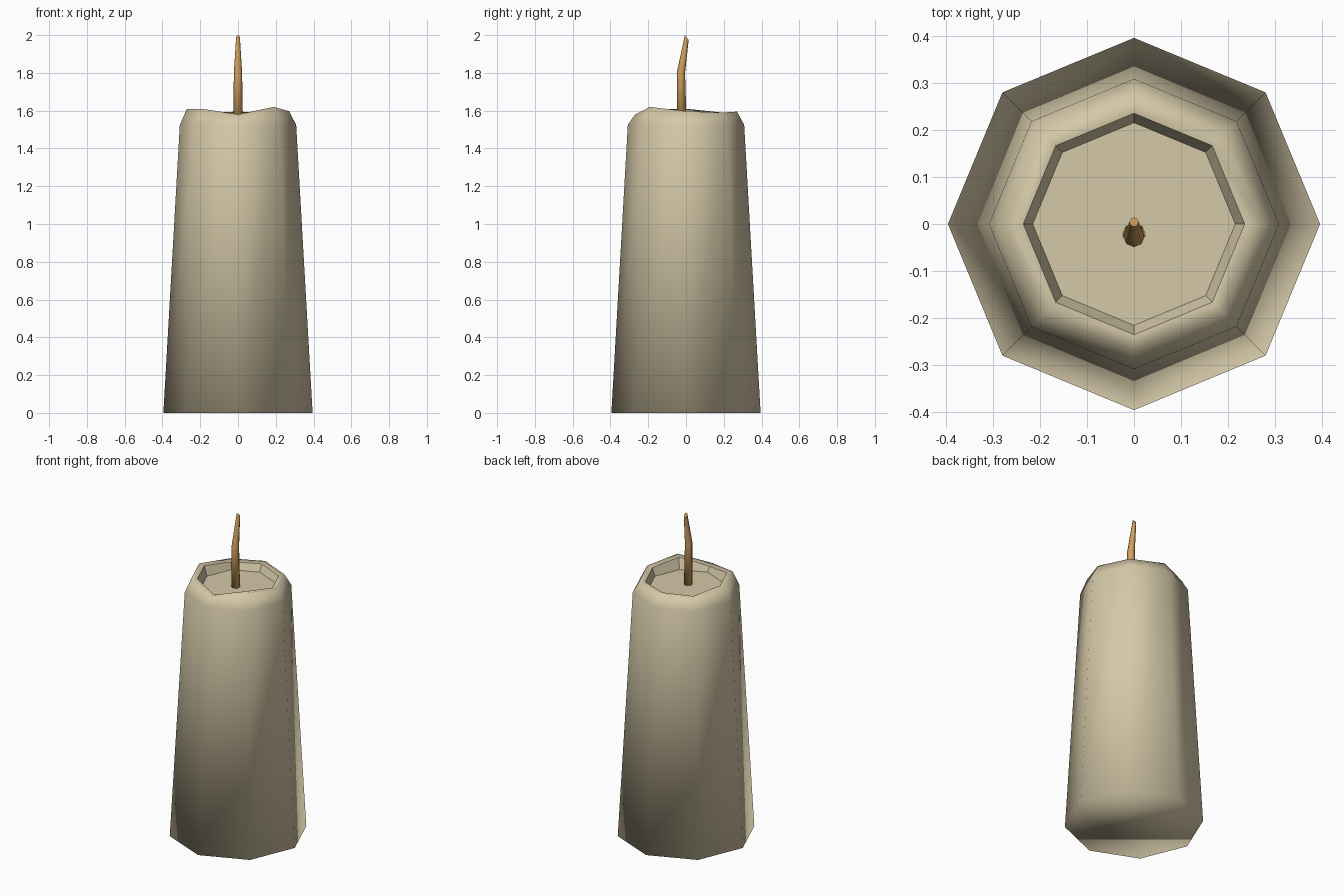
import bpy, bmesh, math
from mathutils import Vector

if "Cube" in bpy.data.objects:
    bpy.data.objects.remove(bpy.data.objects["Cube"])


def material(name, rgb):
    m = bpy.data.materials.new(name)
    m.diffuse_color = (*rgb, 1)
    m.use_nodes = True
    m.node_tree.nodes["Principled BSDF"].inputs["Base Color"].default_value = m.diffuse_color
    return m


def loft(name, rings, mat, flat_from=None):
    """Skin a stack of equal-sized point rings and cap both ends."""
    bm = bmesh.new()
    loops = [[bm.verts.new(p) for p in ring] for ring in rings]
    n = len(loops[0])
    for k, (a, b) in enumerate(zip(loops, loops[1:])):
        for i in range(n):
            j = (i + 1) % n
            f = bm.faces.new((a[i], a[j], b[j], b[i]))
            f.smooth = flat_from is None or k < flat_from
    bottom = bm.faces.new(loops[0][::-1])
    bottom.smooth = True
    bm.faces.new(loops[-1])
    # crisp edges inside the melted hollow
    if flat_from is not None:
        for ring in loops[flat_from:]:
            for i in range(n):
                bm.edges.get((ring[i], ring[(i + 1) % n])).smooth = False
    me = bpy.data.meshes.new(name)
    bm.to_mesh(me)
    bm.free()
    me.materials.append(mat)
    ob = bpy.data.objects.new(name, me)
    bpy.context.collection.objects.link(ob)
    return ob


def ring(r, zs, cx=0.0, cy=0.0, n=8):
    if not isinstance(zs, (list, tuple)):
        zs = [zs] * n
    return [Vector((cx + r * math.cos(math.tau * i / n),
                    cy + r * math.sin(math.tau * i / n), zs[i])) for i in range(n)]


wax = material("cream wax", (0.66, 0.58, 0.39))
cord = material("tan wick", (0.64, 0.36, 0.11))

# candle body: tapered octagon, uneven melted rim, shallow hollow on top
rim = [1.597, 1.59, 1.595, 1.59, 1.61, 1.61, 1.58, 1.62]
loft("candle_body", [
    ring(0.395, 0.0),
    ring(0.308, 1.525),
    ring(0.27, rim),
    ring(0.235, [z - 0.005 for z in rim]),
    ring(0.215, 1.545),
], wax, flat_from=3)

# wick: leans back above a bend, with a slanted tip
tip_y = 0.004
tip = [Vector((p.x, p.y, 1.987 - 1.3 * (p.y - tip_y)))
       for p in ring(0.010, 1.987, 0, tip_y)]
loft("wick", [
    ring(0.025, 1.53, 0, -0.022),
    ring(0.022, 1.80, 0, -0.027),
    tip,
], cord)
